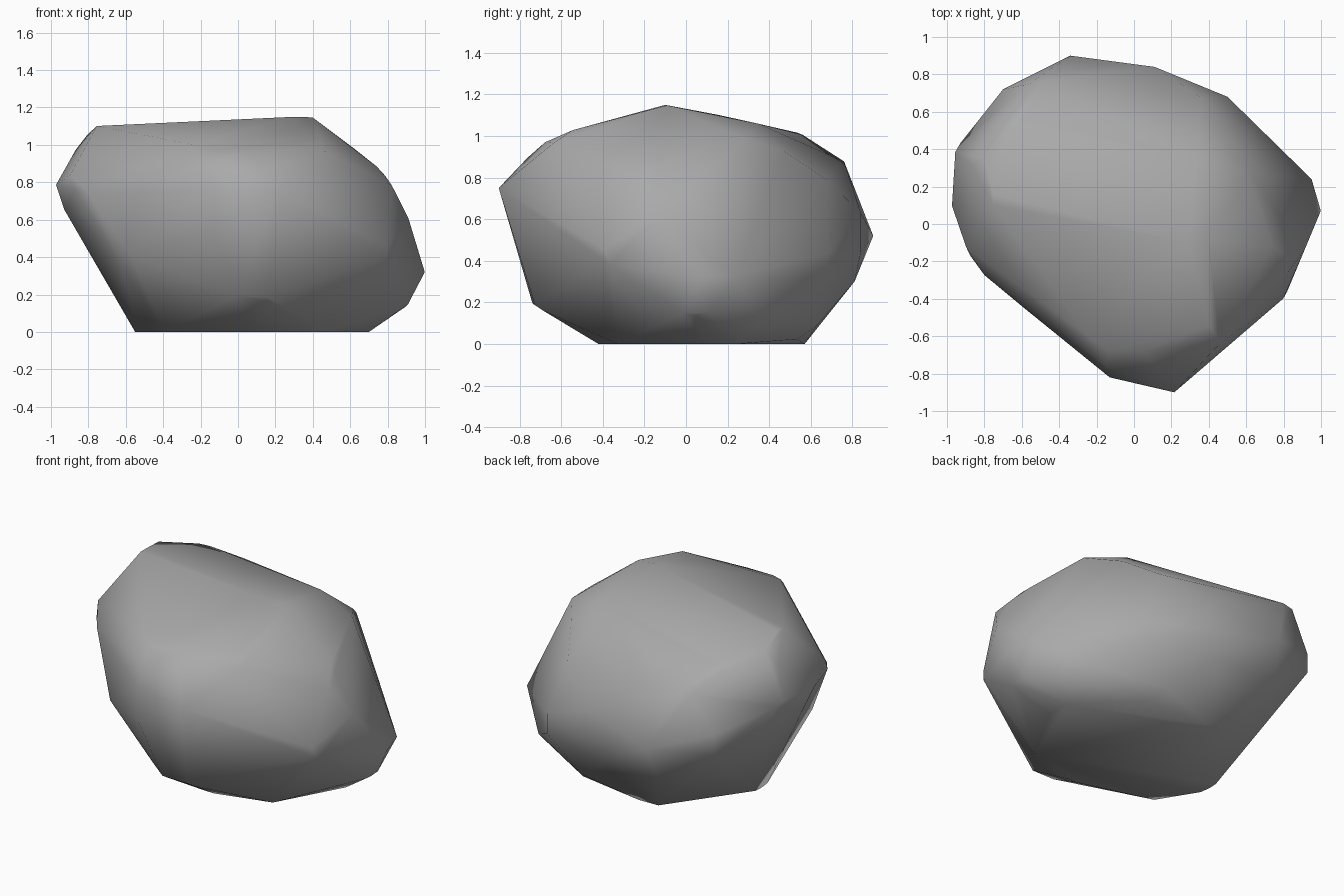
import bpy, bmesh
from math import radians
from mathutils import Euler, Vector

if "Cube" in bpy.data.objects:
    bpy.data.objects.remove(bpy.data.objects["Cube"])

HALF_HEIGHT = 0.575

# Boulder outlines, clockwise, each on a plane through the middle of the stone
# given by its turn about the vertical and its tilt
OUTLINES = {
    (0, 0): [(-.76, .53), (.4, .575), (.75, .315), (.92, .035), (1, -.255), (.91, -.425),
             (.7, -.575), (-.55, -.575), (-1, .085), (-.93, .43)],
    (90, 0): [(-.1, .575), (.54, .445), (.79, .315), (.9, -.055), (.81, -.275), (.57, -.575),
              (-.42, -.575), (-.74, -.375), (-.9, .175), (-.72, .42)],
    (0, 90): [(-.34, .9), (.11, .84), (.5, .68), (.95, .24), (1, .07), (.8, -.4), (.22, -.9),
              (-.13, -.82), (-.82, -.28), (-1, .1), (-.96, .39), (-.7, .72)],
    (30, 30): [(-.52, .77), (-.23, .78), (.65, .39), (.95, -.37), (.82, -.6),
               (.25, -.77), (-.39, -.66), (-.73, -.19), (-.86, .41)],
    (210, 30): [(-.08, .73), (.51, .57), (.86, .02), (.44, -.69), (-.11, -.81),
                (-.57, -.62), (-.85, -.37), (-.95, -.06), (-.61, .49)],
    (150, -30): [(-.12, .67), (.86, .44), (1.02, .12), (.46, -.68), (.2, -.74),
                 (-.5, -.62), (-.89, -.12), (-.86, .28), (-.39, .63)],
}


def plane_axes(turn, tilt):
    """Across, up and depth directions of an outline's plane."""
    across, up, back = Euler((radians(90 - tilt), 0, radians(turn))).to_matrix().col
    return across, up, -back


def side_planes(angles, outline):
    """Outward normal and distance for every edge of an outline."""
    across, up, _ = plane_axes(*angles)
    for p, q in zip(outline, outline[1:] + outline[:1]):
        corner = Vector(p)
        edge = Vector(q) - corner
        n = Vector((-edge.y, edge.x)).normalized()
        yield across * n.x + up * n.y, n.dot(corner)


def inner_span(start, depth, planes):
    """Part of a line that lies best inside all the planes, and how far it sticks out."""
    lines = [(n.dot(start) - dist, n.dot(depth)) for n, dist in planes]
    steps = [i / 100 for i in range(-110, 111)]
    excess = [max(a + b * t for a, b in lines) for t in steps]
    overshoot = max(min(excess), 0)
    inside = [t for t, e in zip(steps, excess) if e <= overshoot + 0.005]
    return inside[0], inside[-1], overshoot


# Stone surface: each outline corner becomes a short ridge, placed in the middle
# of the room the other outlines leave it
bm = bmesh.new()
for angles, outline in OUTLINES.items():
    across, up, depth = plane_axes(*angles)
    limits = [plane for key, other in OUTLINES.items() if key != angles
              for plane in side_planes(key, other)]
    for u, v in outline:
        start = across * u + up * v
        lo, hi, overshoot = inner_span(start, depth, limits)
        middle, reach = (lo + hi) / 2, (hi - lo) * 0.28
        for t in (middle - reach, middle + reach):
            point = (start + depth * t) * (1 - overshoot)
            point.z = max(point.z + HALF_HEIGHT, 0)
            bm.verts.new(point)

# Wrap the ridges in one closed skin
bmesh.ops.remove_doubles(bm, verts=bm.verts, dist=0.05)
bmesh.ops.convex_hull(bm, input=bm.verts)
bmesh.ops.delete(bm, geom=[v for v in bm.verts if not v.link_faces], context="VERTS")
bmesh.ops.recalc_face_normals(bm, faces=bm.faces)

mesh = bpy.data.meshes.new("boulder")
bm.to_mesh(mesh)
bm.free()
boulder = bpy.data.objects.new("boulder", mesh)
bpy.context.collection.objects.link(boulder)
mesh.shade_smooth()

# Grey stone
GREY = (0.4, 0.4, 0.4, 1)
stone = bpy.data.materials.new("grey_stone")
stone.use_nodes = True
stone.diffuse_color = GREY
stone.node_tree.nodes["Principled BSDF"].inputs["Base Color"].default_value = GREY
mesh.materials.append(stone)
